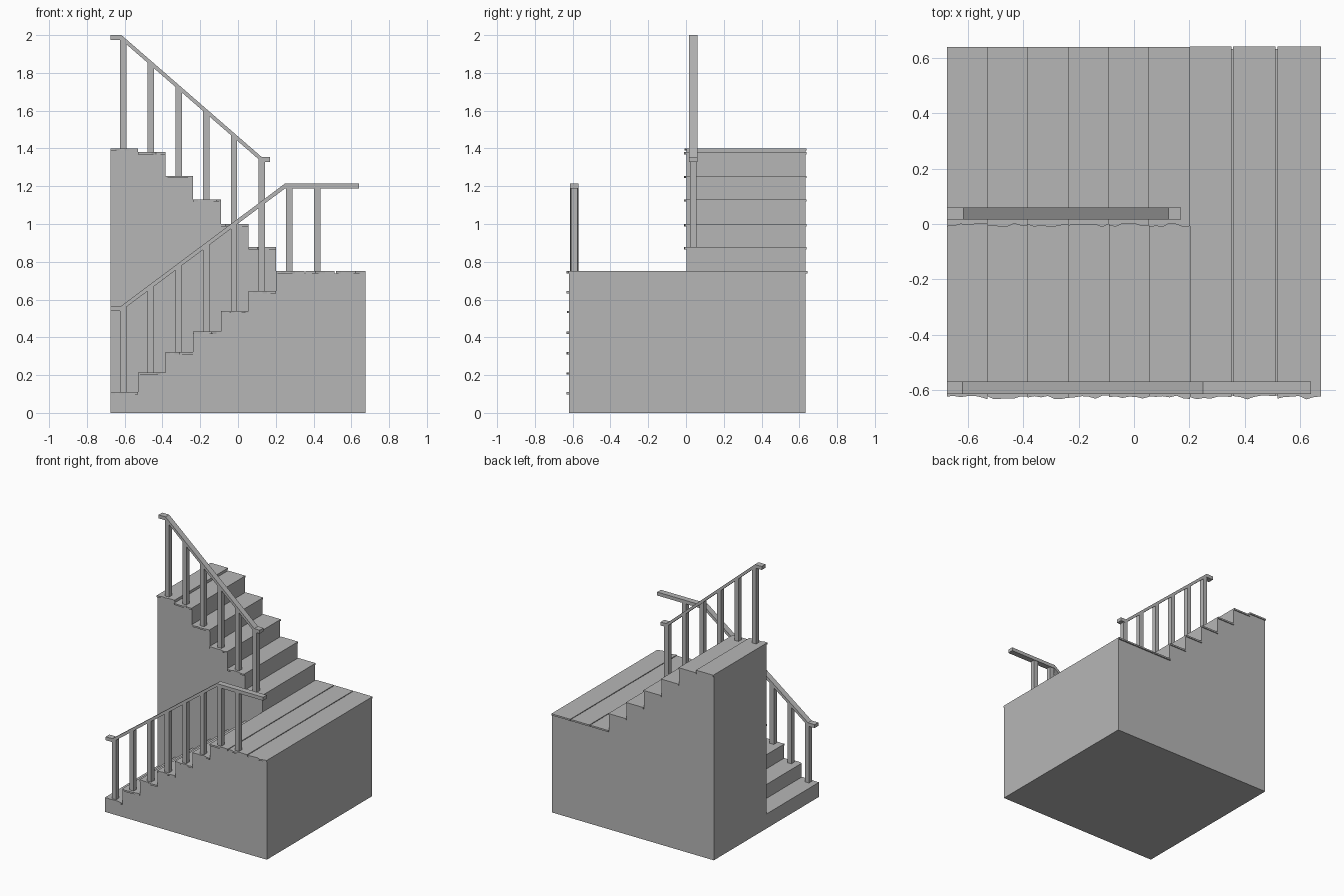
import bpy
import bmesh
import random
from mathutils import Vector

random.seed(4)
cube = bpy.data.objects.get("Cube")
if cube:
    bpy.data.objects.remove(cube, do_unlink=True)

grey = bpy.data.materials.new("plain grey")
grey.use_nodes = True
COLOUR = (0.47, 0.47, 0.47, 1)
grey.diffuse_color = COLOUR
grey.node_tree.nodes["Principled BSDF"].inputs["Base Color"].default_value = COLOUR


def prism(name, outline, direction):
    """Extrude a closed outline of 3D points along a direction."""
    bm = bmesh.new()
    face = bm.faces.new([bm.verts.new(p) for p in outline])
    ext = bmesh.ops.extrude_face_region(bm, geom=[face])
    moved = [v for v in ext["geom"] if isinstance(v, bmesh.types.BMVert)]
    bmesh.ops.translate(bm, verts=moved, vec=Vector(direction))
    bmesh.ops.recalc_face_normals(bm, faces=bm.faces)
    mesh = bpy.data.meshes.new(name)
    bm.to_mesh(mesh)
    bm.free()
    mesh.materials.append(grey)
    obj = bpy.data.objects.new(name, mesh)
    bpy.context.collection.objects.link(obj)
    return obj


def side_prism(name, outline, y0, y1):
    return prism(name, [(x, y0, z) for x, z in outline], (0, y1 - y0, 0))


PLANK = 0.012
HALF = 0.675
EDGES = [-HALF, -0.53, -0.385, -0.237, -0.09, 0.055, 0.202]
LOWER = [0.11, 0.215, 0.322, 0.43, 0.54, 0.645]
UPPER = [1.40, 1.38, 1.255, 1.13, 1.0, 0.877]
LANDING = 0.75
FRONT, MIDDLE, BACK = -0.62, 0.003, 0.632


def stair_body(name, heights, y0, y1):
    """Solid stepped block under a flight and its share of the landing."""
    outline = [(-HALF, 0)]
    for i, z in enumerate(heights):
        outline += [(EDGES[i], z - PLANK), (EDGES[i + 1], z - PLANK)]
    outline += [(EDGES[-1], LANDING - PLANK), (HALF, LANDING - PLANK), (HALF, 0)]
    side_prism(name, outline, y0, y1)


def plank(name, x0, x1, y0, y1, z):
    """Thin board with a splintered front end."""
    n = 6
    front = [(x0 + (x1 - x0) * i / n, y0 - random.uniform(0, 0.014), z - PLANK)
             for i in range(n + 1)]
    prism(name, front + [(x1, y1, z - PLANK), (x0, y1, z - PLANK)], (0, 0, PLANK))


# Solid blocks
stair_body("lower_flight_body", LOWER, FRONT, MIDDLE)
stair_body("upper_flight_body", UPPER, MIDDLE, BACK)

# Treads
for i in range(len(LOWER)):
    plank(f"lower_tread_{i}", EDGES[i], EDGES[i + 1], FRONT, MIDDLE, LOWER[i])
    plank(f"upper_tread_{i}", EDGES[i], EDGES[i + 1], MIDDLE, BACK + 0.007, UPPER[i])

# Landing boards with narrow gaps
for i, (x0, x1) in enumerate([(0.202, 0.352), (0.358, 0.512), (0.518, HALF)]):
    plank(f"landing_board_{i}", x0, x1, FRONT, BACK + 0.01, LANDING)


def rail_height(path, x):
    for (xa, za), (xb, zb) in zip(path, path[1:]):
        if xa <= x <= xb:
            return za + (zb - za) * (x - xa) / (xb - xa)
    return path[-1][1]


def railing(name, path, y, treads, count):
    """Bent handrail on square posts; path follows its top edge."""
    thick = 0.026
    under = [(x, z - thick) for x, z in reversed(path)]
    side_prism(name + "_handrail", path + under, y - 0.022, y + 0.022)
    for i in range(count):
        x = -0.608 + 0.1467 * i
        foot = treads[i] if i < len(treads) else LANDING
        xs = (x - 0.017, x + 0.017)
        tops = [(px, rail_height(path, px) - thick * 0.7) for px in xs]
        side_prism(f"{name}_post_{i}",
                   [(xs[0], foot), tops[0], tops[1], (xs[1], foot)],
                   y - 0.018, y + 0.018)


railing("lower", [(-HALF, 0.565), (-0.62, 0.565), (0.25, 1.215), (0.64, 1.215)],
        -0.592, LOWER, 8)
railing("upper", [(-HALF, 2.0), (-0.617, 2.0), (0.125, 1.355), (0.17, 1.355)],
        0.038, UPPER, 6)
